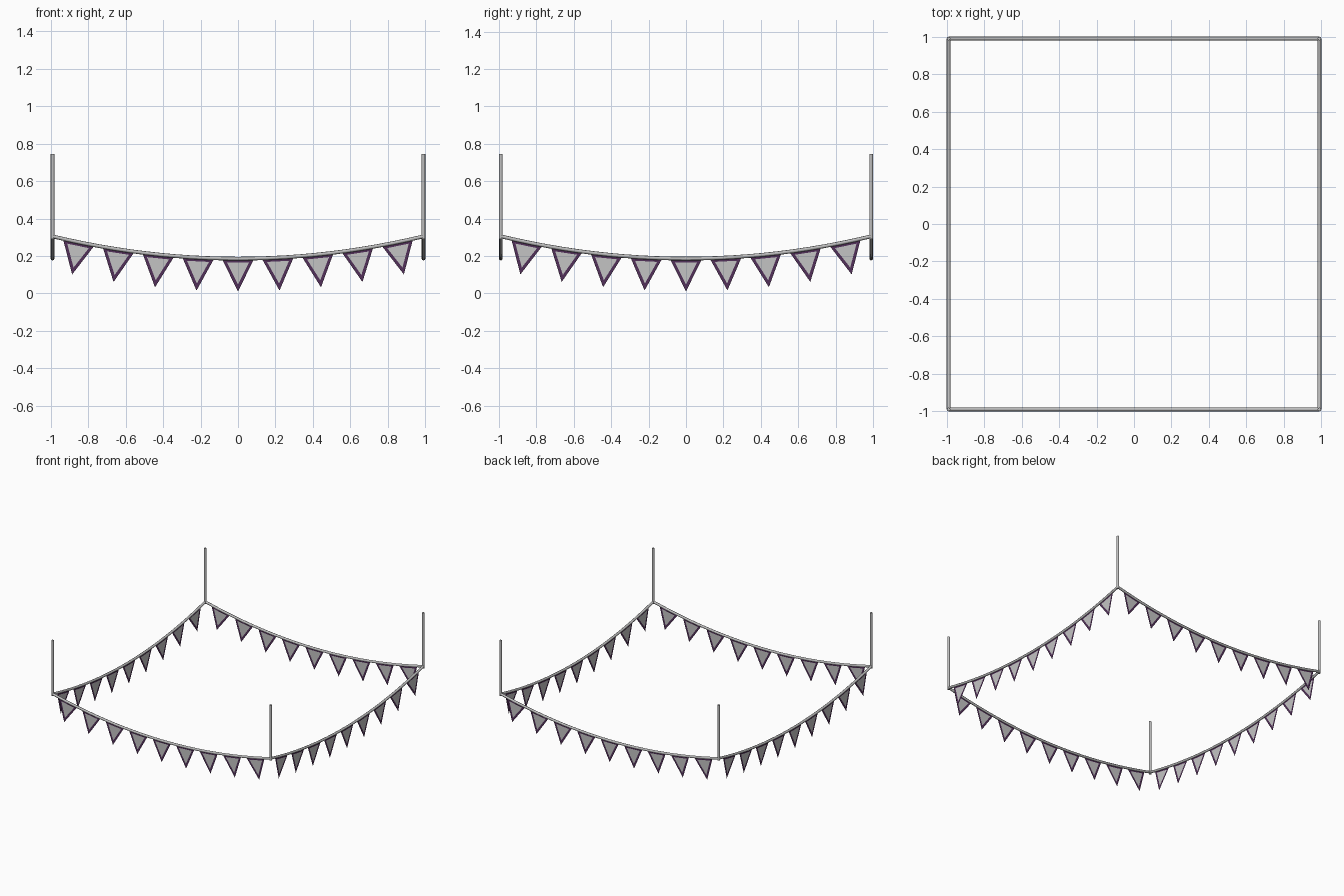
import bpy, bmesh, math
from mathutils import Vector, Matrix

if "Cube" in bpy.data.objects:
    bpy.data.objects.remove(bpy.data.objects["Cube"])

E = 0.99            # half the side of the square
R = 0.01            # rope and pole radius
MID, END = 0.186, 0.305


def mat(name, col):
    m = bpy.data.materials.new(name)
    m.diffuse_color = (*col, 1)
    m.use_nodes = True
    m.node_tree.nodes["Principled BSDF"].inputs["Base Color"].default_value = m.diffuse_color
    return m


rope_grey = mat("rope grey", (0.52, 0.52, 0.52))
cloth_grey = mat("cloth grey", (0.55, 0.55, 0.55))
border_purple = mat("border purple", (0.085, 0.03, 0.1))


def sag(x):
    return MID + (END - MID) * (x / E) ** 2


def finish(name, bm, mats, M=Matrix.Identity(4)):
    me = bpy.data.meshes.new(name)
    bm.to_mesh(me)
    bm.free()
    for m in mats:
        me.materials.append(m)
    ob = bpy.data.objects.new(name, me)
    ob.matrix_world = M
    bpy.context.collection.objects.link(ob)
    return ob


def rope(name, M):
    # round tube swept along the sagging line
    bm = bmesh.new()
    n, k, rings = 24, 8, []
    for i in range(n + 1):
        x = -E + 2 * E * i / n
        t = Vector((1, 0, 2 * (END - MID) * x / E ** 2)).normalized()
        up = Vector((-t.z, 0, t.x))
        c = Vector((x, -E, sag(x)))
        rings.append([bm.verts.new(c + R * (math.sin(a) * up + math.cos(a) * Vector((0, 1, 0))))
                      for a in (2 * math.pi * j / k for j in range(k))])
    for a, b in zip(rings, rings[1:]):
        for j in range(k):
            bm.faces.new((a[j], a[(j + 1) % k], b[(j + 1) % k], b[j])).smooth = True
    bm.faces.new(rings[0])
    bm.faces.new(rings[-1])
    bmesh.ops.recalc_face_normals(bm, faces=bm.faces)
    finish(name, bm, [rope_grey], M)


def flags(name, M):
    # triangular cloths hung square to the rope, with an inset centre
    bm = bmesh.new()
    for i in range(-4, 5):
        x = i * 0.2125
        t = Vector((1, 0, 2 * (END - MID) * x / E ** 2)).normalized()
        down = Vector((t.z, 0, -t.x))
        c = Vector((x, -E, sag(x)))

        def tri(half, top, tip):
            return [bm.verts.new(c + t * u + down * v)
                    for u, v in ((-half, top), (0, tip), (half, top))]
        outer, inner = tri(0.084, 0.004, 0.176), tri(0.059, 0.02, 0.138)
        bm.faces.new(inner).material_index = 0
        for j in range(3):
            k = (j + 1) % 3
            bm.faces.new((outer[j], outer[k], inner[k], inner[j])).material_index = 1
    finish(name, bm, [cloth_grey, border_purple], M)


def pole(name, M):
    bm = bmesh.new()
    z0, z1 = 0.29, 0.745
    bmesh.ops.create_cone(bm, cap_ends=True, segments=8, radius1=R, radius2=R, depth=z1 - z0,
                          matrix=Matrix.Translation((-E, -E, (z0 + z1) / 2)))
    for f in bm.faces:
        f.smooth = len(f.verts) == 4
    finish(name, bm, [rope_grey], M)


# four identical sides
for i, side in enumerate(("front", "right", "back", "left")):
    M = Matrix.Rotation(i * math.pi / 2, 4, 'Z')
    rope(side + "_rope", M)
    flags(side + "_flags", M)
    pole(side + "_corner_pole", M)
